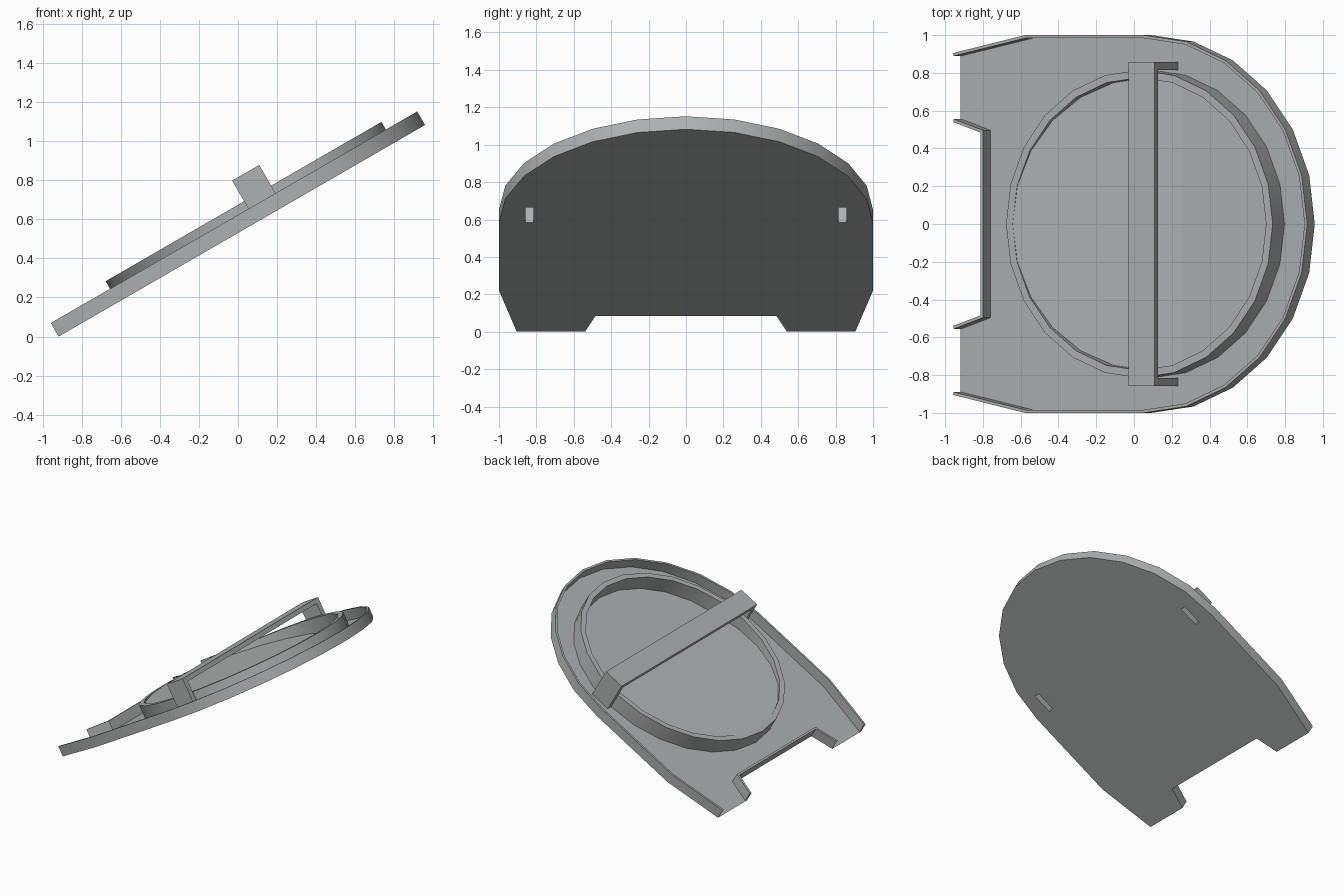
import bpy, bmesh, math
from mathutils import Matrix, Vector

if "Cube" in bpy.data.objects:
    bpy.data.objects.remove(bpy.data.objects["Cube"])

# Everything is modelled lying flat (u along slope, v = y, w = height), then tilted
TILT = Matrix.Translation((-0.918, 0, 0)) @ Matrix.Rotation(math.radians(-30), 4, 'Y')
CU = 1.165            # centre of the round end
RIM_H, RING_H = 0.08, 0.125

gray = bpy.data.materials.new("light gray")
gray.diffuse_color = (0.42, 0.44, 0.44, 1)
gray.use_nodes = True
gray.node_tree.nodes["Principled BSDF"].inputs["Base Color"].default_value = gray.diffuse_color


def finish(name, bm, smooth=False, recalc=True):
    if recalc:
        bmesh.ops.recalc_face_normals(bm, faces=bm.faces[:])
    me = bpy.data.meshes.new(name)
    bm.to_mesh(me)
    bm.free()
    me.transform(TILT)
    me.materials.append(gray)
    ob = bpy.data.objects.new(name, me)
    bpy.context.collection.objects.link(ob)
    if smooth:
        bpy.ops.object.select_all(action='DESELECT')
        bpy.context.view_layer.objects.active = ob
        ob.select_set(True)
        bpy.ops.object.shade_smooth_by_angle(angle=math.radians(30))
    return ob


def inset(path, d, closed):
    """Offset a path to its left by d with mitred corners."""
    out, n = [], len(path)
    for i, p in enumerate(path):
        p = Vector(p)
        a = Vector(path[i - 1]) if (i > 0 or closed) else None
        b = Vector(path[(i + 1) % n]) if (i < n - 1 or closed) else None
        ns = []
        for s, e in ((a, p), (p, b)):
            if s is not None and e is not None:
                t = (e - s).normalized()
                ns.append(Vector((-t.y, t.x)))
        m = sum(ns, Vector((0, 0))).normalized()
        out.append(p + m * d / m.dot(ns[0]))
    return out


def wall(name, path, d, h, closed=False):
    """Upright wall of thickness d along a path, open underneath."""
    bm = bmesh.new()
    inner = inset(path, d, closed)
    rows = [[bm.verts.new((q[0], q[1], z)) for q, z in
             ((o, 0), (o, h), (i, h), (i, 0))] for o, i in zip(path, inner)]
    n = len(rows)
    for k in range(n if closed else n - 1):
        r, s = rows[k], rows[(k + 1) % n]
        for j in range(3):
            bm.faces.new((r[j], s[j], s[j + 1], r[j + 1]))
    if not closed:
        bm.faces.new(rows[0])
        bm.faces.new(rows[-1])
    return finish(name, bm, True)


# Outline paths, counter-clockwise
arc = [(CU + math.cos(math.radians(a)), math.sin(math.radians(a)))
       for a in range(-90, 91, 15)]
outer = [(0, -0.905), (0.44, -1)] + arc + [(0.44, 1), (0, 0.905)]
notch = [(0, 0.54), (0.168, 0.484), (0.168, -0.484), (0, -0.54)]

# Floor sheet with two slots under the handle legs
U0, U1, Y0, Y1 = 1.168, 1.328, 0.815, 0.857
bm = bmesh.new()
loops = [outer + notch]
for s in (1, -1):
    loops.append([(U0, s * Y0), (U1, s * Y0), (U1, s * Y1), (U0, s * Y1)])
for lp in loops:
    vs = [bm.verts.new((u, v, 0)) for u, v in lp]
    for i in range(len(vs)):
        bm.edges.new((vs[i - 1], vs[i]))
bmesh.ops.triangle_fill(bm, use_beauty=True, edges=bm.edges[:], normal=(0, 0, -1))
finish("floor", bm, recalc=False)

# Rim round the outside and along the notch
wall("outer_rim", outer, 0.016, RIM_H)
wall("notch_rim", notch, 0.016, RIM_H)

# Round ring
ring = [(CU + 0.815 * math.cos(math.tau * i / 24), 0.815 * math.sin(math.tau * i / 24))
        for i in range(24)]
wall("ring", ring, 0.04, RING_H, closed=True)

# Sloping plate inside the ring, from the ring's top down to the floor
bm = bmesh.new()
R, END = 0.777, 1.36
bmesh.ops.create_circle(bm, cap_ends=True, radius=R, segments=24,
                        matrix=Matrix.Translation((CU, 0, 0)))
bmesh.ops.bisect_plane(bm, geom=bm.verts[:] + bm.edges[:] + bm.faces[:],
                       plane_co=(END, 0, 0), plane_no=(1, 0, 0), clear_outer=True)
for v in bm.verts:
    v.co.z = RING_H * (END - v.co.x) / (END - CU + R)
for f in bm.faces:
    if f.normal.z < 0:
        f.normal_flip()
finish("sloping_plate", bm, recalc=False)

# Handle: flat bar with two hollow legs open underneath
TOP, BAR = 0.247, 0.036
bm = bmesh.new()
prof = [(-Y1, 0), (-Y1, TOP), (Y1, TOP), (Y1, 0),
        (Y0, 0), (Y0, TOP - BAR), (-Y0, TOP - BAR), (-Y0, 0)]
a, b = ([bm.verts.new((u, y, w)) for y, w in prof] for u in (U0, U1))
for i in range(8):
    if i not in (3, 7):          # leg ends stay open
        j = (i + 1) % 8
        bm.faces.new((a[i], a[j], b[j], b[i]))
bm.faces.new(a)
bm.faces.new(b)
finish("handle", bm)
